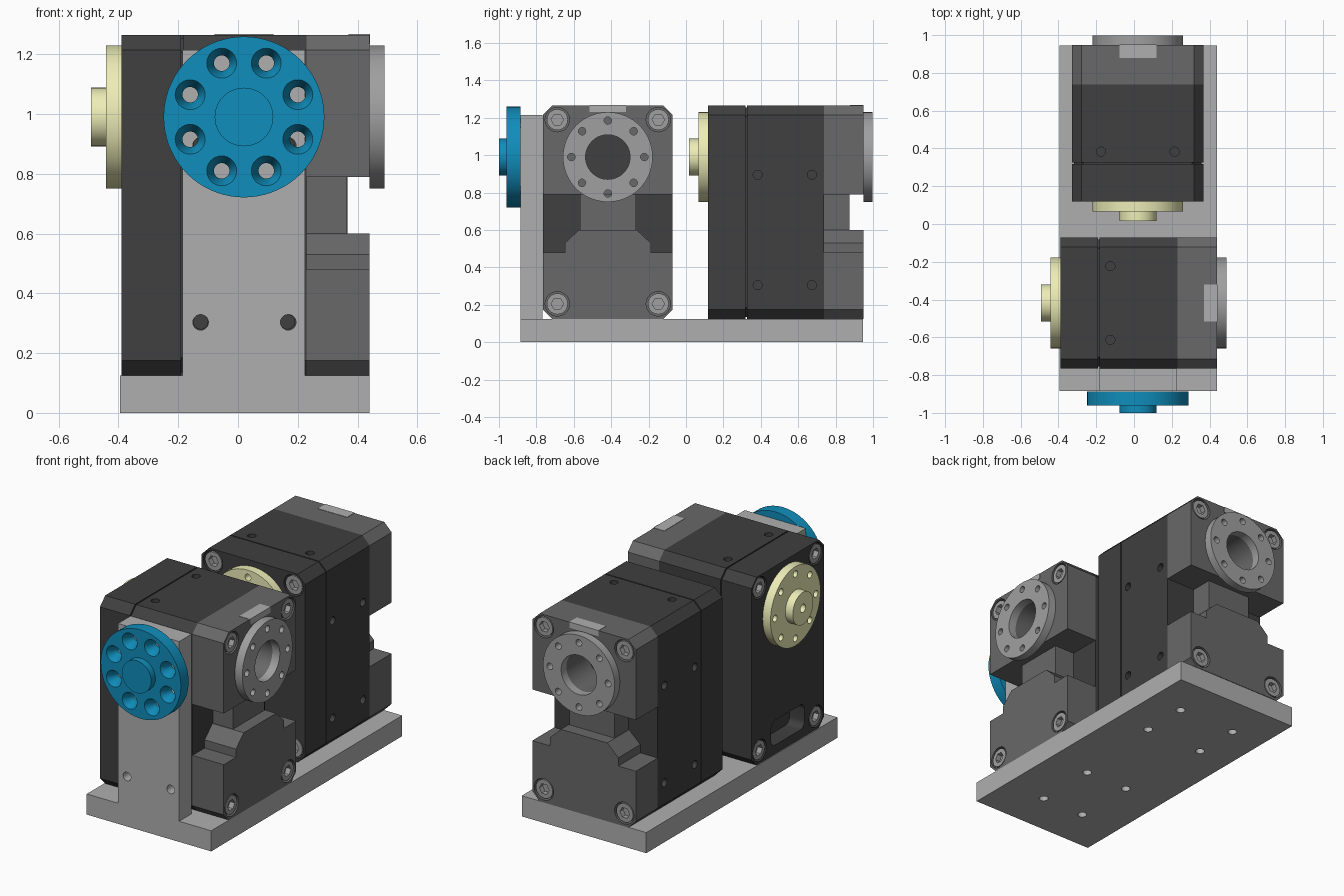
import bpy, bmesh
from math import pi, cos, sin, radians
from mathutils import Matrix

if "Cube" in bpy.data.objects:
    bpy.data.objects.remove(bpy.data.objects["Cube"])


def material(name, r, g, b):
    m = bpy.data.materials.new(name)
    m.diffuse_color = (r, g, b, 1)
    m.use_nodes = True
    m.node_tree.nodes["Principled BSDF"].inputs["Base Color"].default_value = m.diffuse_color
    return m


DARK = material("dark_case", .05, .05, .05)
MID = material("mid_grey_case", .14, .14, .14)
PLATE = material("plate_grey", .43, .43, .43)
STEEL = material("steel_grey", .35, .35, .35)
YELLOW = material("pale_yellow", .85, .85, .48)
BLUE = material("blue", .005, .27, .5)


def circle(cx, cz, r, n=40, start=0.0):
    return [(cx + r * cos(start + 2 * pi * i / n), cz + r * sin(start + 2 * pi * i / n)) for i in range(n)]


def rect(x0, x1, z0, z1):
    return [(x0, z0), (x1, z0), (x1, z1), (x0, z1)]


def rounded(x0, x1, z0, z1, r, n=6):
    corners = [(x1 - r, z1 - r), (x0 + r, z1 - r), (x0 + r, z0 + r), (x1 - r, z0 + r)]
    return [(cx + r * cos(pi / 2 * (k + i / n)), cz + r * sin(pi / 2 * (k + i / n)))
            for k, (cx, cz) in enumerate(corners) for i in range(n + 1)]


def ring_points(cx, cz, r, start=0.0):
    return circle(cx, cz, r, 8, start)


def make(name, *prisms):
    """Each prism: (profile, from, to, axis=1, end_profile=profile)."""
    bm = bmesh.new()
    for p in prisms:
        pts, a, b = p[:3]
        axis = p[3] if len(p) > 3 else 1
        end = p[4] if len(p) > 4 else pts
        place = [lambda p, t: (t, p[0], p[1]), lambda p, t: (p[0], t, p[1]), lambda p, t: (p[0], p[1], t)][axis]
        va = [bm.verts.new(place(q, a)) for q in pts]
        vb = [bm.verts.new(place(q, b)) for q in end]
        bm.faces.new(va)
        bm.faces.new(vb[::-1])
        for i in range(len(pts)):
            j = (i + 1) % len(pts)
            bm.faces.new((va[i], vb[i], vb[j], va[j]))
    bmesh.ops.recalc_face_normals(bm, faces=bm.faces)
    me = bpy.data.meshes.new(name)
    bm.to_mesh(me)
    bm.free()
    ob = bpy.data.objects.new(name, me)
    bpy.context.collection.objects.link(ob)
    return ob


def cut(ob, *prisms):
    cutter = make("cutter", *prisms)
    cutter.hide_render = True
    mod = ob.modifiers.new("cut", 'BOOLEAN')
    mod.object, mod.operation, mod.solver = cutter, 'DIFFERENCE', 'EXACT'
    dg = bpy.context.evaluated_depsgraph_get()
    me = bpy.data.meshes.new_from_object(ob.evaluated_get(dg))
    ob.modifiers.clear()
    ob.data = me
    bpy.data.objects.remove(cutter)


def finish(ob, mat):
    ob.data.materials.clear()
    ob.data.materials.append(mat)
    for p in ob.data.polygons:
        p.use_smooth = True
    ob.data.set_sharp_from_angle(angle=radians(30))
    return ob


# Servo in local space: y runs from the horn face (0) to the idler face (L)
W, Z0, Z1, C, L = .347, .125, 1.265, .05, .83
AXIS_Z = .99


def case_profile(d=0.0):
    w, a, b = W - d, Z0 + d, Z1 - d
    return [(-w + C, a), (w - C, a), (w, a + C), (w, b - C), (w - C, b), (-w + C, b), (-w, b - C), (-w, a + C)]


SCREWS = [(x, z) for x in (-.27, .27) for z in (.205, 1.19)]
parts = []

# Front cover with screw pockets and cable slot
cover = make("servo_cover", (case_profile(), 0, .2))
cut(cover, *[(circle(x, z, .065), -.02, .05) for x, z in SCREWS],
    (rounded(-.16, .16, .18, .33, .04), -.02, .1))
parts.append(finish(cover, DARK))
parts.append(finish(make("servo_seam", (case_profile(.01), .2, .207)), DARK))

# Middle case with mounting holes
case = make("servo_middle_case", (case_profile(), .207, .62))
holes = []
for u in (.265, .555):
    for z in (.305, .895):
        for s in (-1, 1):
            holes.append((circle(u, z, .024, 24), s * (W - .05), s * (W + .02), 0))
    for x in (-.195, .195):
        holes.append((circle(x, u, .024, 24), Z0 - .02, Z0 + .05, 2))
for x in (-.195, .195):
    holes.append((circle(x, .265, .024, 24), Z1 - .05, Z1 + .02, 2))
cut(case, *holes)
parts.append(finish(case, DARK))

# Rear housing: upper block, pillar and stepped lower block
upper = make("servo_rear_upper", ([(-W, .79), (W, .79), (W, Z1 - C), (W - C, Z1), (-W + C, Z1), (-W, Z1 - C)], .62, L))
cut(upper, *[(circle(x, 1.19, .065), L - .05, L + .02) for x in (-.27, .27)],
    (circle(0, AXIS_Z, .119, 48), .6, L + .02))
parts.append(finish(upper, MID))
parts.append(finish(make("servo_rear_pillar", (rect(-.15, .15, .6, .79), .62, .755)), MID))
half = [(W - C, Z0), (W, Z0 + C), (W, .48), (.23, .48), (.23, .53), (.155, .6)]
lower = make("servo_rear_lower", (half + [(-x, z) for x, z in half[::-1]], .62, L))
cut(lower, *[(circle(x, .205, .065), L - .05, L + .02) for x in (-.27, .27)])
parts.append(finish(lower, MID))
parts.append(finish(make("servo_top_tab", (rect(-.098, .098, 1.232, Z1 + .002), .76, L + .002)), PLATE))

# Socket screws at both ends
screws = make("servo_screws", *[(circle(x, z, .056, 32), a, b)
                                for x, z in SCREWS for a, b in ((.004, .05), (L - .05, L - .004))])
cut(screws, *[(circle(x, z, .033, 6), a, b)
              for x, z in SCREWS for a, b in ((-.02, .035), (L - .035, L + .02))])
parts.append(finish(screws, STEEL))

# Output horn with hub
horn = make("servo_horn", (circle(0, AXIS_Z, .24, 64), -.052, 0))
cut(horn, *[(circle(x, z, .02, 20), -.1, .02) for x, z in ring_points(0, AXIS_Z, .195)])
parts.append(finish(horn, YELLOW))
hub = make("servo_horn_hub", (circle(0, AXIS_Z, .098, 48), -.102, -.052))
cut(hub, (circle(0, AXIS_Z, .025, 24), -.15, -.07))
parts.append(finish(hub, YELLOW))

# Idler ring
idler = make("servo_idler_ring", (circle(0, AXIS_Z, .24, 64), L, L + .05))
cut(idler, (circle(0, AXIS_Z, .119, 48), L - .05, L + .1),
    *[(circle(x, z, .02, 20), L - .05, L + .1) for x, z in ring_points(0, AXIS_Z, .195)])
parts.append(finish(idler, STEEL))

# Place the two servos: rear one along y, front one turned along x
rear_pose = Matrix.Translation((.02, .118, 0))
front_pose = Matrix.Translation((-.39, -.418, 0)) @ Matrix.Rotation(-pi / 2, 4, 'Z')
for ob in parts:
    twin = ob.copy()
    bpy.context.collection.objects.link(twin)
    twin.name = ob.name.replace("servo", "front_servo")
    ob.name = ob.name.replace("servo", "rear_servo")
    ob.matrix_world = rear_pose
    twin.matrix_world = front_pose

# Base plate with mounting holes
base = make("base_plate", (rect(-.395, .44, -.885, .945), 0, .125, 2))
spots = [(x, y) for x in (-.175, .215) for y in (.383, .673)]
spots += [(x, y) for x in (-.125, .165) for y in (-.613, -.223)]
cut(base, *[(circle(x, y, .026, 24), -.05, .2, 2) for x, y in spots])
finish(base, PLATE)

# Upright plate
upright = make("upright_plate", (rect(-.185, .225, .125, 1.215), -.885, -.766))
cut(upright, *[(circle(x, z, .026, 24), -.95, -.7) for x in (-.125, .168) for z in (.303, .895)])
finish(upright, PLATE)

# Blue flange with countersunk holes
flange = make("blue_flange", (circle(.02, AXIS_Z, .269, 72), -.96, -.886))
pts = ring_points(.02, AXIS_Z, .195, pi / 8)
cut(flange, *[(circle(x, z, .026, 32), -1.05, -.8) for x, z in pts])
cut(flange, *[(circle(x, z, .0548, 32), -.97, -.91, 1, circle(x, z, .026, 32)) for x, z in pts])
finish(flange, BLUE)
finish(make("blue_flange_hub", (circle(.02, AXIS_Z, .098, 48), -1, -.96)), BLUE)
